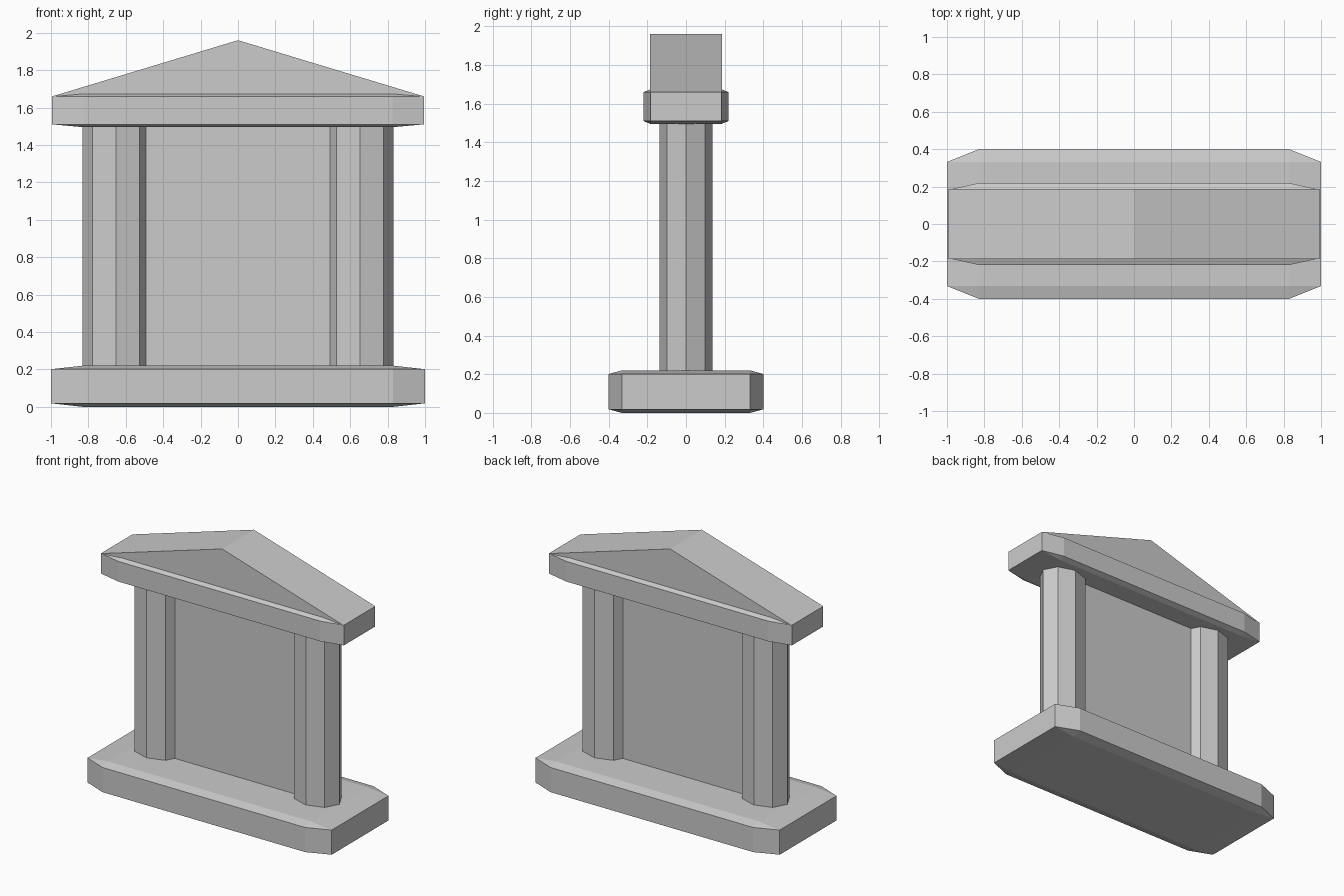
import bpy, bmesh, math
from mathutils import Matrix

if "Cube" in bpy.data.objects:
    bpy.data.objects.remove(bpy.data.objects["Cube"])


def finish(bm, name):
    bmesh.ops.recalc_face_normals(bm, faces=bm.faces)
    mesh = bpy.data.meshes.new(name)
    bm.to_mesh(mesh)
    bm.free()
    obj = bpy.data.objects.new(name, mesh)
    bpy.context.collection.objects.link(obj)
    return obj


def box(name, hx, hy, z0, z1, bevel=0.0):
    """Box stretched from a 2-unit cube, so the bevel scales with each side."""
    bm = bmesh.new()
    bmesh.ops.create_cube(bm, size=2)
    if bevel:
        bmesh.ops.bevel(bm, geom=bm.edges[:], offset=bevel, segments=1,
                        profile=0.5, affect='EDGES')
    bm.transform(Matrix.Translation((0, 0, (z0 + z1) / 2))
                 @ Matrix.Diagonal((hx, hy, (z1 - z0) / 2, 1)))
    return finish(bm, name)


def column(name, x, rx, ry, z0, z1):
    """Octagonal column with corners on the axes, flattened in y."""
    bm = bmesh.new()
    bmesh.ops.create_cone(bm, cap_ends=True, segments=8,
                          radius1=1, radius2=1, depth=1)
    bm.transform(Matrix.Translation((x, 0, (z0 + z1) / 2))
                 @ Matrix.Diagonal((rx, ry, z1 - z0, 1)))
    return finish(bm, name)


def prism(name, profile, hy):
    """Extrude an x-z profile along y."""
    bm = bmesh.new()
    face = bm.faces.new([bm.verts.new((x, -hy, z)) for x, z in profile])
    ext = bmesh.ops.extrude_face_region(bm, geom=[face], use_keep_orig=True)
    verts = [g for g in ext["geom"] if isinstance(g, bmesh.types.BMVert)]
    bmesh.ops.translate(bm, verts=verts, vec=(0, 2 * hy, 0))
    return finish(bm, name)


# Bevelled slabs
box("base", 1.0, 0.4, 0.0, 0.22, bevel=0.17)
box("lintel", 0.995, 0.22, 1.495, 1.675, bevel=0.17)

# Thin panel between the columns
box("back_panel", 0.65, 0.036, 0.21, 1.505)

# Columns
for side, name in ((-1, "left_column"), (1, "right_column")):
    column(name, side * 0.652, 0.179, 0.138, 0.21, 1.505)

# Triangular roof
prism("roof", [(-0.993, 1.66), (0.993, 1.66), (0, 1.96)], 0.186)
